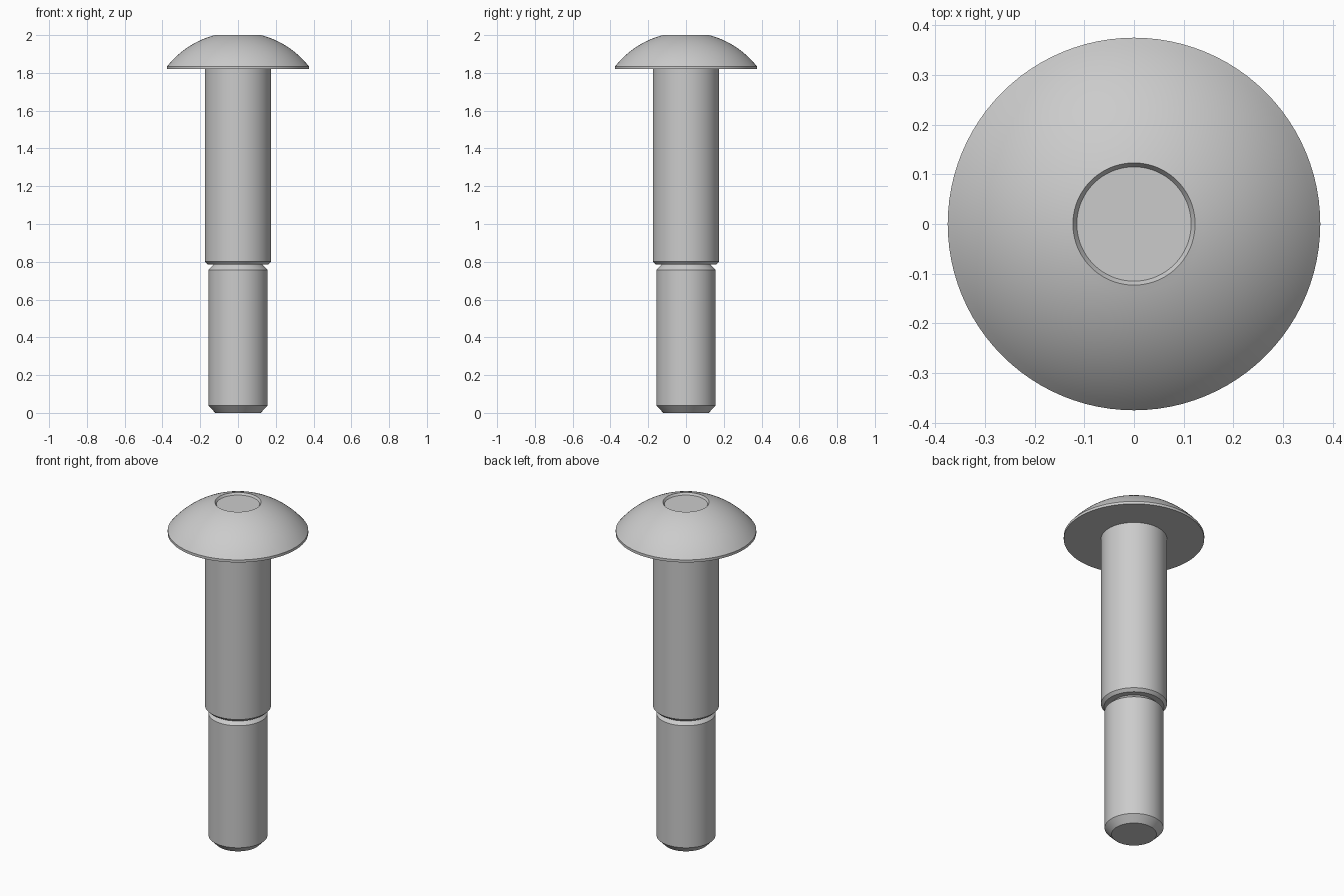
import bpy, bmesh
from math import radians, sqrt, tau

cube = bpy.data.objects.get("Cube")
if cube:
    bpy.data.objects.remove(cube, do_unlink=True)

# Single plain metal colour
steel = bpy.data.materials.new("light_grey_metal")
steel.use_nodes = True
GREY = (0.6, 0.6, 0.6, 1)
steel.diffuse_color = GREY
steel.node_tree.nodes["Principled BSDF"].inputs["Base Color"].default_value = GREY


def lathe(name, profile, steps=96):
    """Revolve a (radius, height) profile around the z axis."""
    bm = bmesh.new()
    verts = [bm.verts.new((r, 0, z)) for r, z in profile]
    edges = [bm.edges.new(pair) for pair in zip(verts, verts[1:])]
    bmesh.ops.spin(bm, geom=verts + edges, cent=(0, 0, 0), axis=(0, 0, 1),
                   angle=tau, steps=steps, use_duplicate=False)
    bmesh.ops.remove_doubles(bm, verts=bm.verts, dist=0.0001)
    bmesh.ops.recalc_face_normals(bm, faces=bm.faces)
    # Open-ended parts: make sure the widest wall faces outwards
    wall = max(bm.faces, key=lambda f: f.calc_center_median().xy.length)
    if wall.normal.xy.dot(wall.calc_center_median().xy) < 0:
        bmesh.ops.reverse_faces(bm, faces=bm.faces)
    mesh = bpy.data.meshes.new(name)
    bm.to_mesh(mesh)
    bm.free()
    mesh.materials.append(steel)
    obj = bpy.data.objects.new(name, mesh)
    bpy.context.collection.objects.link(obj)
    bpy.ops.object.select_all(action='DESELECT')
    obj.select_set(True)
    bpy.context.view_layer.objects.active = obj
    bpy.ops.object.shade_smooth_by_angle(angle=radians(25))
    return obj


HEAD_R, RECESS_R, SHANK_R, TIP_R, NECK_R = 0.375, 0.123, 0.176, 0.157, 0.127
HEAD_Z, LIP_Z, STEP_Z = 1.82, 1.835, 0.786

# Domed head: a spherical arc from the recess rim to the lip
dome_z = (4 + RECESS_R**2 - LIP_Z**2 - HEAD_R**2) / (2 * (2 - LIP_Z))
dome_r = sqrt(HEAD_R**2 + (LIP_Z - dome_z)**2)
COUNT = 16
radii = [RECESS_R + (HEAD_R - RECESS_R) * i / COUNT for i in range(COUNT + 1)]
dome = [(r, dome_z + sqrt(dome_r**2 - r**2)) for r in radii]
recess = [(0, 1.988), (0.115, 1.988)]
lathe("domed_head", recess + dome + [(HEAD_R, HEAD_Z), (SHANK_R, HEAD_Z)])

# Shank with a small chamfer and a flat shoulder
lathe("shank", [(SHANK_R, HEAD_Z), (SHANK_R, 0.802),
                (0.16, STEP_Z), (NECK_R, STEP_Z)])

# Narrower tip, chamfered at both ends
lathe("tip", [(NECK_R, STEP_Z), (TIP_R, 0.757), (TIP_R, 0.038),
              (0.12, 0), (0, 0)])
